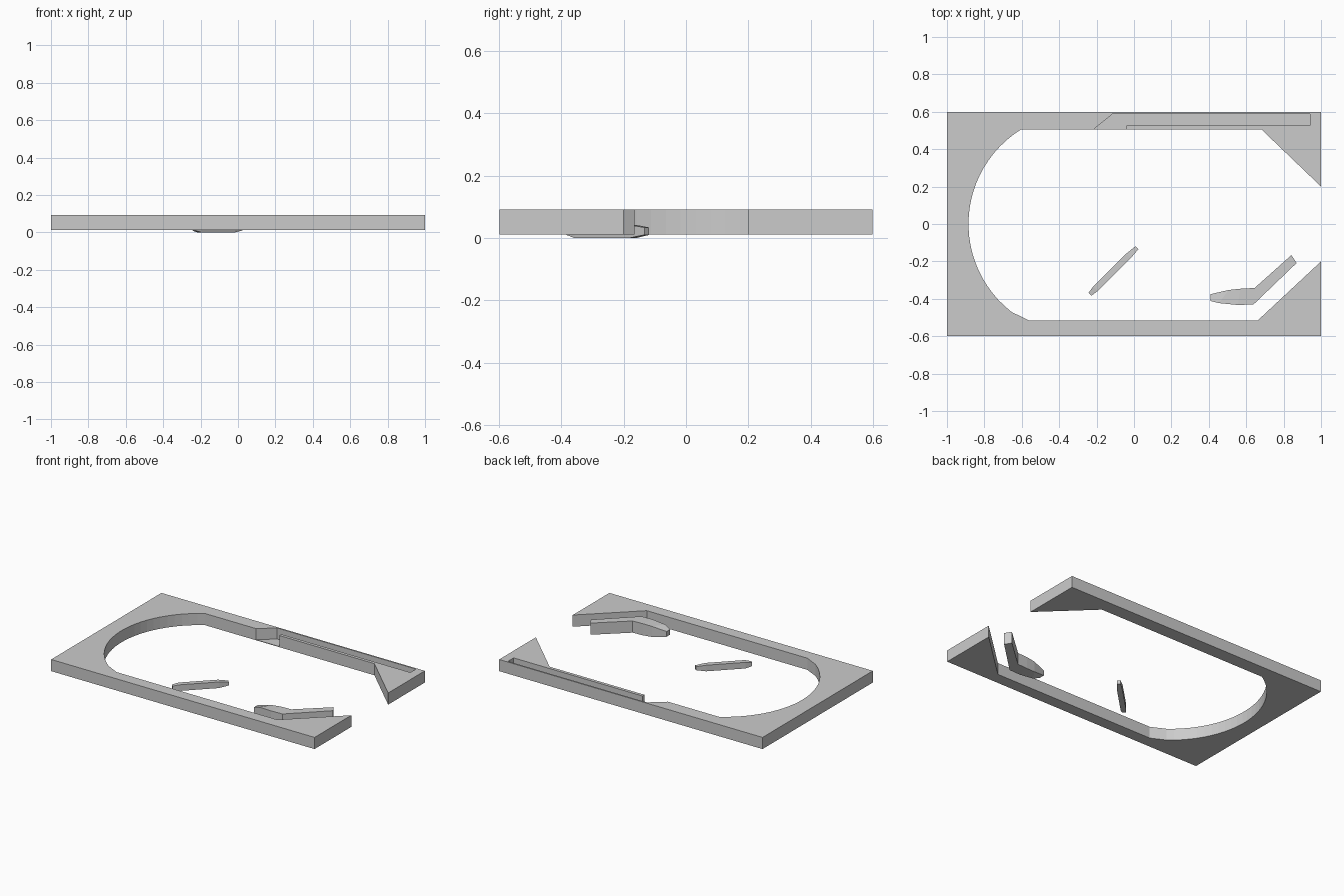
import bpy, bmesh, math

if "Cube" in bpy.data.objects:
    bpy.data.objects.remove(bpy.data.objects["Cube"])

Z0, Z1 = 0.012, 0.092      # frame underside and top


def make(name, bm):
    bmesh.ops.recalc_face_normals(bm, faces=bm.faces)
    mesh = bpy.data.meshes.new(name)
    bm.to_mesh(mesh)
    bm.free()
    ob = bpy.data.objects.new(name, mesh)
    bpy.context.collection.objects.link(ob)
    return ob


def prism(name, pts, z0, z1):
    """Extrude a flat outline upward."""
    bm = bmesh.new()
    face = bm.faces.new([bm.verts.new((x, y, z0)) for x, y in pts])
    ext = bmesh.ops.extrude_face_region(bm, geom=[face])
    for v in ext["geom"]:
        if isinstance(v, bmesh.types.BMVert):
            v.co.z = z1
    return make(name, bm)


def loft(name, sections):
    """Join upright rectangles given as (left xy, right xy, z low, z high)."""
    bm = bmesh.new()
    rings = [[bm.verts.new((*p, z)) for p, z in
              ((a, lo), (b, lo), (b, hi), (a, hi))] for a, b, lo, hi in sections]
    for r, s in zip(rings, rings[1:]):
        for i in range(4):
            j = (i + 1) % 4
            bm.faces.new((r[i], r[j], s[j], s[i]))
    bm.faces.new(rings[0])
    bm.faces.new(rings[-1])
    return make(name, bm)


# table frame: open at the right, rounded at the left
R, CX = 0.595, -0.29
a0, a1 = math.asin(0.505 / R), math.asin(0.47 / R)
arc = []
N = 24
for i in range(N + 1):
    a = math.pi + a1 + (-a0 - a1) * i / N
    arc.append((CX + R * math.cos(a), R * math.sin(a)))
outline = [(1, -0.2), (0.66, -0.517), (-0.56, -0.517)] + arc + [
    (0.682, 0.505), (1, 0.2), (1, 0.598), (-1, 0.598), (-1, -0.598), (1, -0.598)]
frame = prism("table_frame", outline, Z0, Z1)

# launch lane groove cut into the back rail
cutter = prism("lane_cutter", [
    (-0.217, 0.505), (-0.115, 0.588), (0.94, 0.588), (0.94, 0.527),
    (-0.04, 0.527), (-0.04, 0.47), (-0.217, 0.47)], 0.016, 0.2)
cutter.hide_render = True
mod = frame.modifiers.new("lane", 'BOOLEAN')
mod.operation = 'DIFFERENCE'
mod.solver = 'EXACT'
mod.object = cutter
bpy.context.view_layer.objects.active = frame
bpy.ops.object.modifier_apply(modifier="lane")
bpy.data.objects.remove(cutter)

# bent guide beside the opening, tapering to its tip
loft("bent_guide", [
    ((0.41, -0.375), (0.41, -0.412), 0.034, 0.070),
    ((0.505, -0.353), (0.455, -0.423), 0.016, 0.088),
    ((0.57, -0.346), (0.555, -0.433), Z0, Z1),
    ((0.645, -0.342), (0.639, -0.43), Z0, Z1),
    ((0.842, -0.166), (0.869, -0.209), Z0, Z1)])

# small slanted flipper bar with tapered ends
A, B = (-0.236, -0.376), (0.016, -0.126)
secs = []
for t, w, lo, hi in ((0, 0.011, 0.010, 0.034), (0.12, 0.017, 0.0, 0.042),
                     (0.82, 0.017, 0.0, 0.042), (1, 0.011, 0.010, 0.034)):
    x, y = (A[k] + (B[k] - A[k]) * t for k in (0, 1))
    d = w * math.sqrt(0.5)
    secs.append(((x - d, y + d), (x + d, y - d), lo, hi))
loft("flipper_bar", secs)
